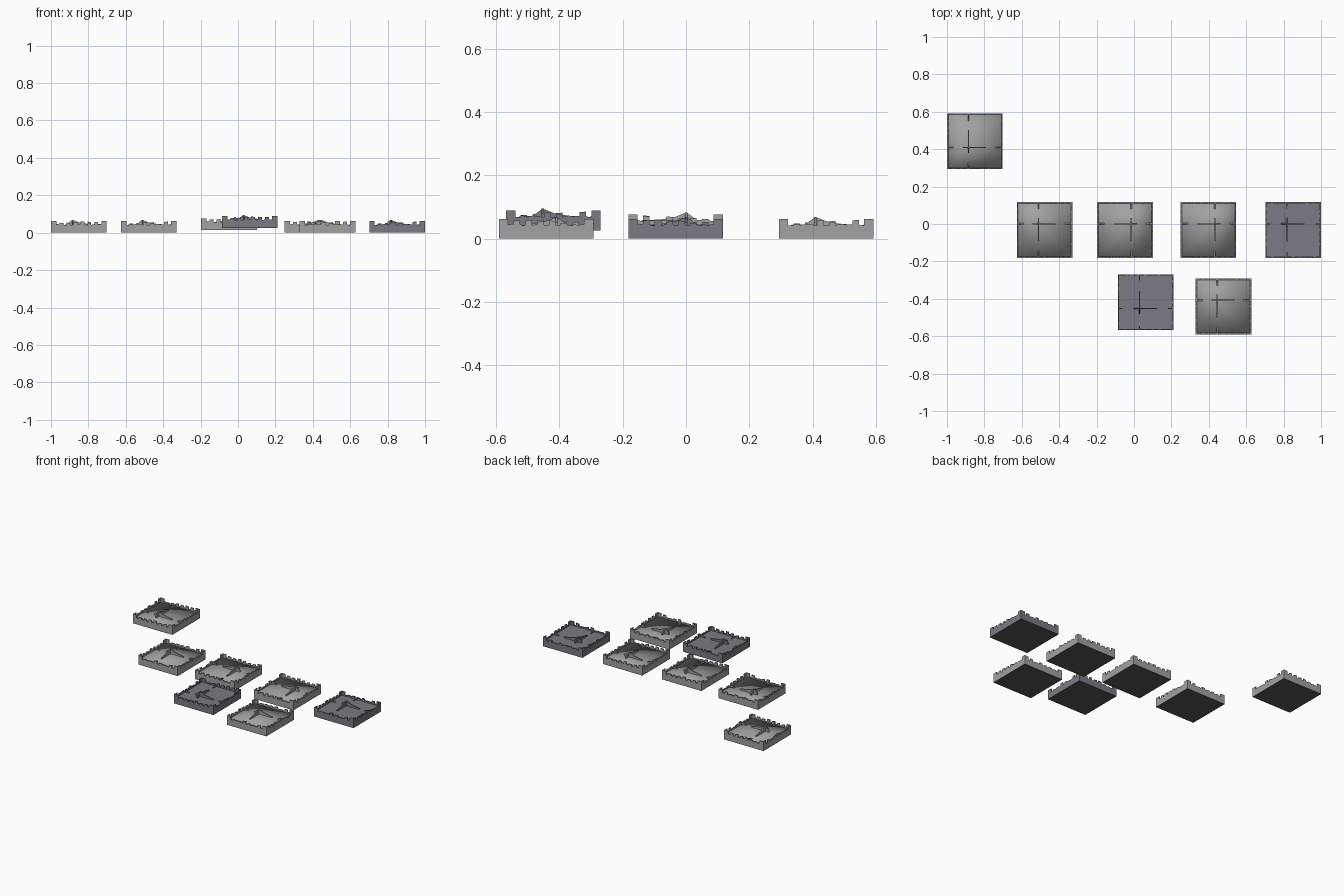
import bpy, bmesh, math, random
from mathutils import Matrix, Vector

if "Cube" in bpy.data.objects:
    bpy.data.objects.remove(bpy.data.objects["Cube"])

S = 0.298      # tile side
H = S / 2
T = 0.007      # wall thickness
FLOOR = 0.036
OFF = 0.112    # distance of the partition crossing from the tile corner
SKIN = 0.001   # thickness of the dark underside


def material(name, r, g, b):
    m = bpy.data.materials.new(name)
    m.diffuse_color = (r, g, b, 1)
    m.use_nodes = True
    m.node_tree.nodes["Principled BSDF"].inputs["Base Color"].default_value = m.diffuse_color
    return m


STONE = material("stone", .36, .36, .365)
SLATE = material("slate", .2, .195, .23)
SOOT = material("soot", .09, .09, .095)


def broken_outline(seed):
    """Tall corners, window notches between stumps with sloping broken tops."""
    rng = random.Random(seed)
    bays = 8
    step = S / bays
    pts = []
    for i in range(bays):
        u = i * step
        corner = i in (0, bays - 1)
        top = .063 if corner else rng.uniform(.046, .06)
        end = top if corner else top + rng.uniform(-.006, .004)
        sill = rng.uniform(.041, .046)
        a, b = u + step * .22, u + step * .78
        if i == 0:
            a = 0
        if i == bays - 1:
            b = S
        if i > 0:
            pts += [(u, sill), (a, sill)]
        pts += [(a, top), (b, end)]
        if i < bays - 1:
            pts += [(b, sill)]
    return pts


# partition outlines with door gaps
PARTITIONS = [
    [(.007, .05), (.036, .038)],
    [(.085, .047), (.115, .069), (.15, .055), (.215, .043)],
    [(.257, .04), (.291, .053)],
]


def add_wall(bm, outline, mat, low):
    """Extrude an outline in the XZ plane by the wall thickness."""
    pts = [(outline[0][0], low)] + outline + [(outline[-1][0], low)]
    face = bm.faces.new([bm.verts.new(mat @ Vector((x, 0, z))) for x, z in pts])
    ext = bmesh.ops.extrude_face_region(bm, geom=[face])
    bmesh.ops.translate(bm, vec=mat.to_3x3() @ Vector((0, T, 0)),
                        verts=[g for g in ext["geom"] if isinstance(g, bmesh.types.BMVert)])


def add_box(bm, width, low, high):
    bmesh.ops.create_cube(bm, size=1, matrix=Matrix.Translation((0, 0, (low + high) / 2))
                          @ Matrix.Diagonal((width, width, high - low, 1)))


def make_object(name, bm, place, mat, smooth=False):
    bmesh.ops.recalc_face_normals(bm, faces=bm.faces)
    for f in bm.faces:
        f.smooth = smooth
    mesh = bpy.data.meshes.new(name)
    bm.to_mesh(mesh)
    bm.free()
    mesh.materials.append(mat)
    ob = bpy.data.objects.new(name, mesh)
    ob.matrix_world = place
    bpy.context.collection.objects.link(ob)


def ruin(n, x, y, z, quarter, floor_mat, wall_mat):
    place = Matrix.Translation((x, y, z)) @ Matrix.Rotation(quarter * math.pi / 2, 4, 'Z')
    turn = Matrix.Rotation(math.pi / 2, 4, 'Z')

    # dark underside
    bm = bmesh.new()
    add_box(bm, S, 0, SKIN)
    make_object(f"ruin_underside_{n}", bm, place, SOOT)

    # foundation slab, split at the partitions and softly shaded
    bm = bmesh.new()
    add_box(bm, S - 2 * T + .001, SKIN, FLOOR)
    c = -H + OFF
    for axis in ((1, 0, 0), (0, 1, 0)):
        bmesh.ops.bisect_plane(bm, geom=bm.verts[:] + bm.edges[:] + bm.faces[:],
                               plane_co=(c, c, 0), plane_no=axis)
    make_object(f"ruin_floor_{n}", bm, place, floor_mat, floor_mat == STONE)

    # four broken outer walls
    bm = bmesh.new()
    for i in range(4):
        side = Matrix.Rotation(i * math.pi / 2, 4, 'Z') @ Matrix.Translation((-H, -H, 0))
        add_wall(bm, broken_outline(i + 3), side, SKIN)
    make_object(f"ruin_outer_walls_{n}", bm, place, wall_mat)

    # crossing partitions, off centre
    bm = bmesh.new()
    along = Matrix.Translation((-H, -H + OFF, 0))
    across = Matrix.Translation((-H + OFF + T, -H, 0)) @ turn
    for m in (along, across):
        for part in PARTITIONS:
            add_wall(bm, part, m, FLOOR - .004)
    make_object(f"ruin_partitions_{n}", bm, place, wall_mat)


# centre x, centre y, base z, quarter turns, floor and wall materials
TILES = [
    (-.851, .4425, 0, 0, STONE, STONE),
    (-.4775, -.0325, 0, -1, STONE, STONE),
    (-.0485, -.0325, .014, 2, STONE, STONE),
    (.3975, -.0325, 0, 2, STONE, STONE),
    (.851, -.0325, 0, -1, SLATE, SLATE),
    (.0625, -.4185, .026, 0, SLATE, SLATE),
    (.4785, -.4415, 0, -1, STONE, STONE),
]
for n, tile in enumerate(TILES, 1):
    ruin(n, *tile)
